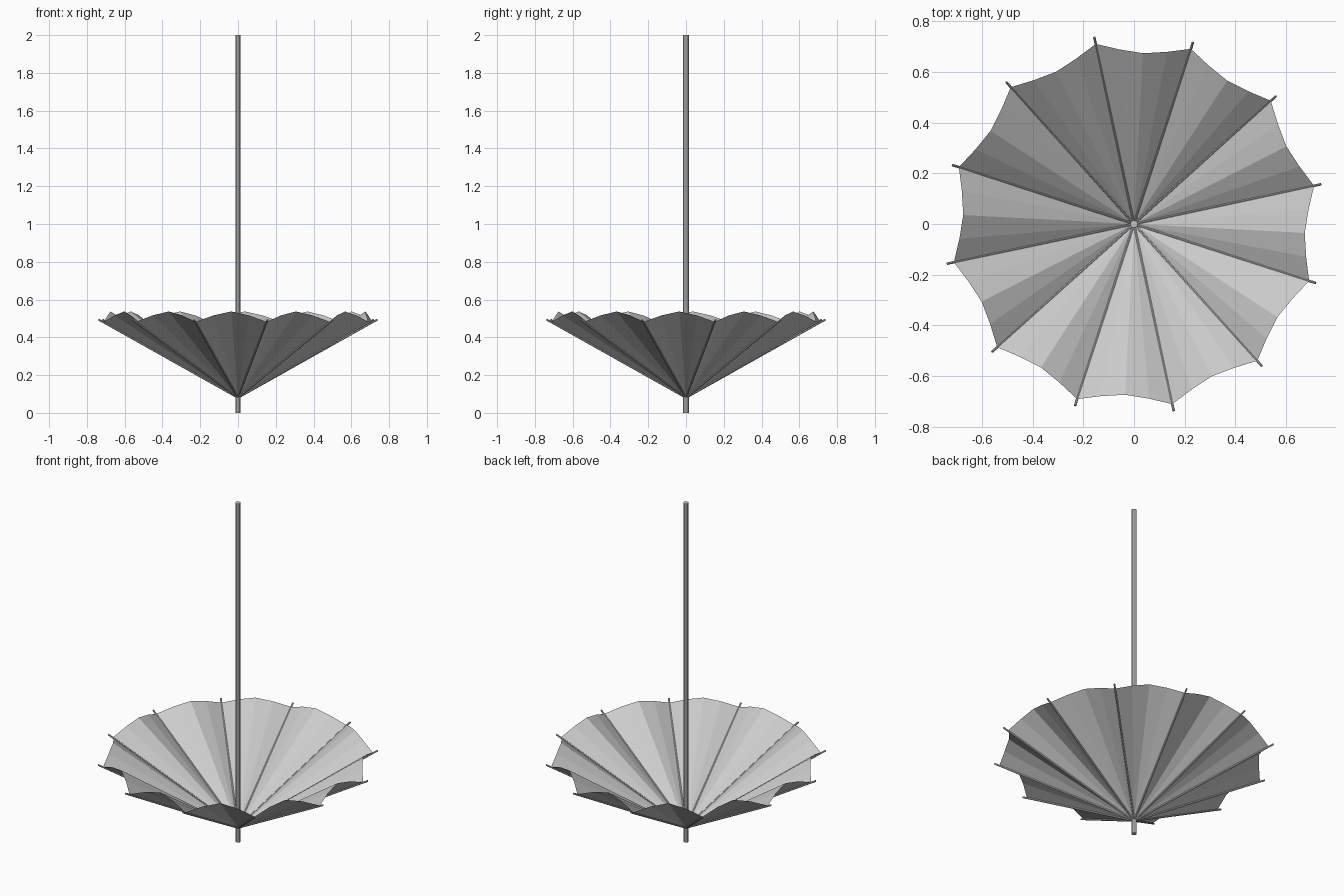
import bpy, bmesh, math
from mathutils import Vector

if "Cube" in bpy.data.objects:
    bpy.data.objects.remove(bpy.data.objects["Cube"])

RIBS = 12
START = math.radians(12)
STEP = 2 * math.pi / RIBS
APEX = Vector((0, 0, 0.08))
CORNER_R, CORNER_Z = 0.727, 0.482     # canopy edge at a rib
TIP_R, TIP_Z = 0.754, 0.494           # rib end, just past the cloth
SAG_IN, SAG_UP = 0.027, 0.055         # scallop at the middle of a panel

grey = bpy.data.materials.new("light_grey")
grey.diffuse_color = (0.6, 0.6, 0.6, 1)
grey.use_nodes = True
grey.node_tree.nodes["Principled BSDF"].inputs["Base Color"].default_value = grey.diffuse_color


def polar(r, a, z):
    return Vector((r * math.cos(a), r * math.sin(a), z))


def add_object(name, bm):
    mesh = bpy.data.meshes.new(name)
    bm.to_mesh(mesh)
    bm.free()
    mesh.materials.append(grey)
    obj = bpy.data.objects.new(name, mesh)
    bpy.context.collection.objects.link(obj)
    return obj


def add_rod(bm, start, end, radius, sides):
    axis = end - start
    turn = axis.to_track_quat('Z', 'Y').to_matrix().to_4x4()
    turn.translation = (start + end) / 2
    bmesh.ops.create_cone(bm, cap_ends=True, segments=sides, radius1=radius,
                          radius2=radius, depth=axis.length, matrix=turn)


# Pole
bm = bmesh.new()
add_rod(bm, Vector((0, 0, 0)), Vector((0, 0, 2)), 0.015, 10)
add_object("pole", bm)

# Ribs
bm = bmesh.new()
for i in range(RIBS):
    add_rod(bm, APEX, polar(TIP_R, START + i * STEP, TIP_Z), 0.005, 8)
add_object("ribs", bm)

# Canopy: upturned cone of scalloped panels, four flat strips each
bm = bmesh.new()
apex = bm.verts.new(APEX)
rim = []
for i in range(RIBS):
    a = START + i * STEP
    p, q = polar(CORNER_R, a, CORNER_Z), polar(CORNER_R, a + STEP, CORNER_Z)
    inward = -polar(1, a + STEP / 2, 0)
    for t, sag in ((0, 0), (0.25, 0.62), (0.5, 1), (0.75, 0.62)):
        point = p.lerp(q, t) + inward * SAG_IN * sag
        point.z += SAG_UP * sag
        rim.append(bm.verts.new(point))
for i, v in enumerate(rim):
    bm.faces.new((apex, v, rim[(i + 1) % len(rim)]))
add_object("canopy", bm)
